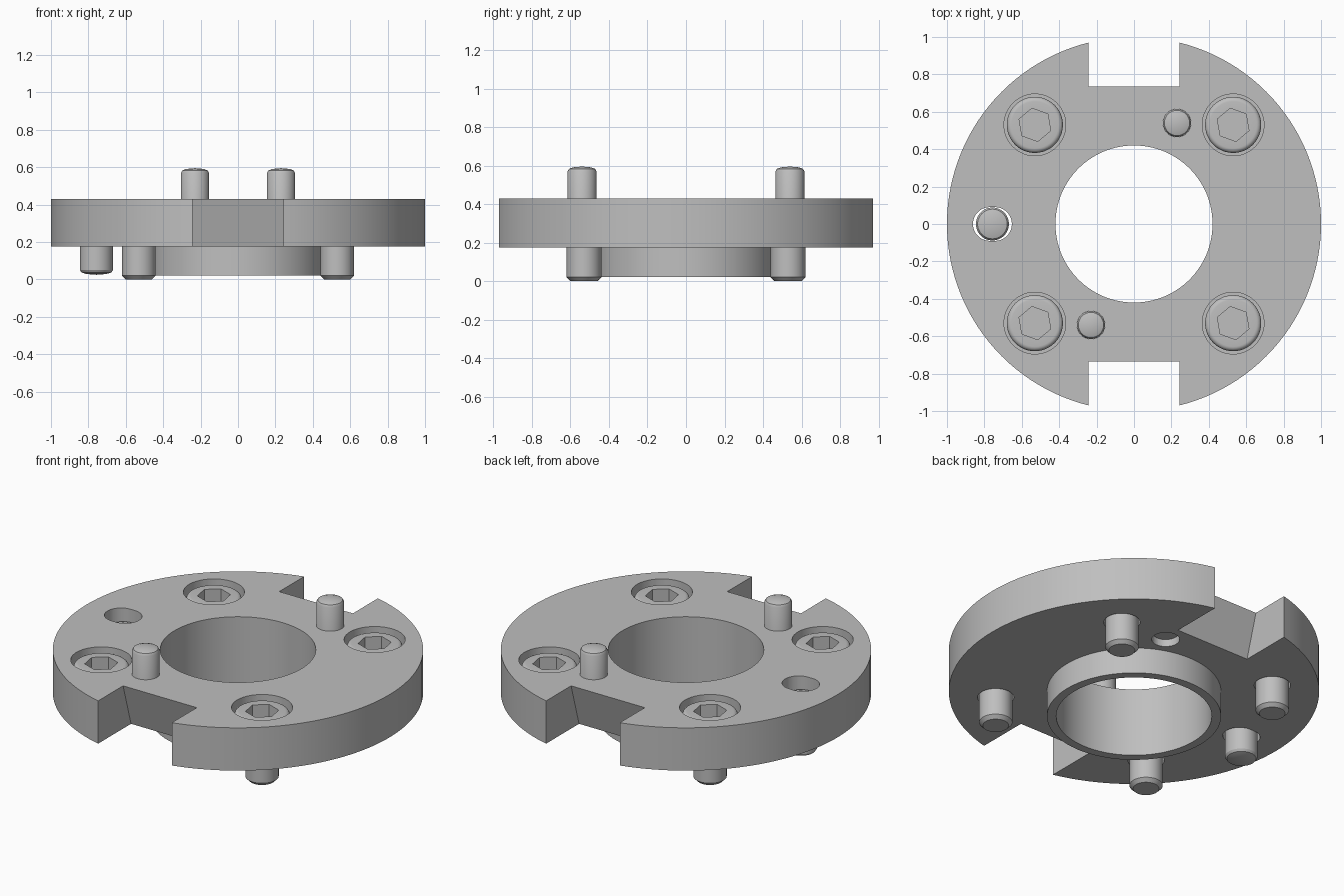
import bpy, bmesh, math
from mathutils import Matrix, Vector

if "Cube" in bpy.data.objects:
    bpy.data.objects.remove(bpy.data.objects["Cube"], do_unlink=True)

steel = bpy.data.materials.new("grey_steel")
steel.use_nodes = True
GREY = (0.52, 0.52, 0.52, 1)
steel.diffuse_color = GREY
steel.node_tree.nodes["Principled BSDF"].inputs["Base Color"].default_value = GREY


def finish(bm, name):
    bmesh.ops.recalc_face_normals(bm, faces=bm.faces[:])
    mesh = bpy.data.meshes.new(name)
    bm.to_mesh(mesh)
    bm.free()
    mesh.materials.append(steel)
    obj = bpy.data.objects.new(name, mesh)
    bpy.context.collection.objects.link(obj)
    return obj


def lathe(name, profile, x=0, y=0, segments=48, closed=False):
    """Spin a (radius, height) profile about a vertical axis."""
    bm = bmesh.new()
    verts = [bm.verts.new((r, 0, z)) for r, z in profile]
    pairs = list(zip(verts, verts[1:]))
    if closed:
        pairs.append((verts[-1], verts[0]))
    edges = [bm.edges.new(p) for p in pairs]
    bmesh.ops.spin(bm, geom=verts + edges, cent=(0, 0, 0), axis=(0, 0, 1),
                   angle=math.tau, steps=segments)
    bmesh.ops.remove_doubles(bm, verts=bm.verts[:], dist=1e-5)
    bmesh.ops.translate(bm, verts=bm.verts[:], vec=(x, y, 0))
    return finish(bm, name)


def cylinder(name, r, z0, z1, x=0, y=0, segments=48):
    return lathe(name, [(0, z0), (r, z0), (r, z1), (0, z1)], x, y, segments)


def extrude_outline(name, points, direction):
    """Extrude a flat outline of 3D points along a direction."""
    bm = bmesh.new()
    face = bm.faces.new([bm.verts.new(p) for p in points])
    new = bmesh.ops.extrude_face_region(bm, geom=[face])["geom"]
    bmesh.ops.translate(bm, vec=direction,
                        verts=[v for v in new if isinstance(v, bmesh.types.BMVert)])
    return finish(bm, name)


def cut(target, cutters):
    for cutter in cutters:
        mod = target.modifiers.new("cut", "BOOLEAN")
        mod.operation = "DIFFERENCE"
        mod.solver = "EXACT"
        mod.object = cutter
        bpy.context.view_layer.objects.active = target
        bpy.ops.object.modifier_apply(modifier=mod.name)
    for cutter in cutters:
        bpy.data.objects.remove(cutter, do_unlink=True)


BOTTOM, TOP = 0.175, 0.43
BOLT, BOLT_R = 0.53, 0.09
BOLTS = [(sx * BOLT, sy * BOLT) for sx in (-1, 1) for sy in (-1, 1)]
PINS = [(0.23, 0.54), (-0.23, -0.54)]
SLOT_X = -0.757

# Flange disc with centring collar and central bore
flange = lathe("flange", [(0.42, 0.02), (0.47, 0.02), (0.47, BOTTOM), (1, BOTTOM),
                          (1, TOP), (0.42, TOP)], segments=128, closed=True)
cutters = []

# Edge notches with undercut back walls
for s in (-1, 1):
    outline = [(-0.243, s * y, z) for y, z in
               ((0.735, TOP), (0.66, BOTTOM), (0.645, BOTTOM - 0.05),
                (1.2, BOTTOM - 0.05), (1.2, TOP + 0.05), (0.75, TOP + 0.05))]
    cutters.append(extrude_outline("notch_cutter", outline, (0.486, 0, 0)))

# Counterbored bolt holes
for x, y in BOLTS:
    cutters.append(lathe("bolt_hole_cutter", [(0, 0.1), (0.098, 0.1), (0.098, 0.25),
                                              (0.165, 0.25), (0.165, 0.5), (0, 0.5)], x, y))

# Pin holes
for x, y in PINS:
    cutters.append(cylinder("pin_hole_cutter", 0.0755, 0.1, 0.5, x, y))

# Oblong hole for the lower dowel
slot = []
for i in range(48):
    a = math.tau * (i + 0.5) / 48
    side = math.copysign(0.014, math.cos(a))
    slot.append((SLOT_X + side + 0.09 * math.cos(a), 0.09 * math.sin(a), 0.1))
cutters.append(extrude_outline("slot_cutter", slot, (0, 0, 0.4)))
cut(flange, cutters)
parts = [flange]

# Socket head bolts
HEAD_Z, HEAD_R, ROUND = 0.41, 0.15, 0.025
for i, (x, y) in enumerate(BOLTS):
    profile = [(0, 0), (0.07, 0), (BOLT_R, 0.02), (BOLT_R, 0.25), (HEAD_R, 0.25)]
    for k in range(6):
        a = math.pi / 2 * k / 5
        profile.append((HEAD_R - ROUND + ROUND * math.cos(a),
                        HEAD_Z - ROUND + ROUND * math.sin(a)))
    profile.append((0, HEAD_Z))
    bolt = lathe(f"bolt_{i + 1}", profile, x, y)
    hexagon = []
    for k in range(6):
        a = math.radians(100 + 60 * k)
        hexagon.append((x + 0.09 * math.cos(a), y + 0.09 * math.sin(a), HEAD_Z - 0.08))
    cut(bolt, [extrude_outline("socket_cutter", hexagon, (0, 0, 0.2))])
    parts.append(bolt)


def pin_end(r, z, s):
    """Chamfer and shallow dome, s is the outward direction."""
    return [(r, z - s * 0.025), (r * 0.9, z - s * 0.012), (r * 0.6, z - s * 0.004), (0, z)]


# Upper locating pins
for i, (x, y) in enumerate(PINS):
    profile = [(0, 0.215), (0.07, 0.215), (0.075, 0.22)] + pin_end(0.075, 0.595, 1)
    parts.append(lathe(f"locating_pin_{i + 1}", profile, x, y))

# Lower dowel in the oblong hole
profile = pin_end(0.088, 0.025, -1)[::-1] + pin_end(0.088, 0.37, 1)
parts.append(lathe("lower_dowel", profile, SLOT_X, 0))

# Smooth round walls, keep edges crisp
bpy.ops.object.select_all(action="DESELECT")
for obj in parts:
    obj.select_set(True)
bpy.context.view_layer.objects.active = flange
bpy.ops.object.shade_smooth_by_angle(angle=math.radians(30))
